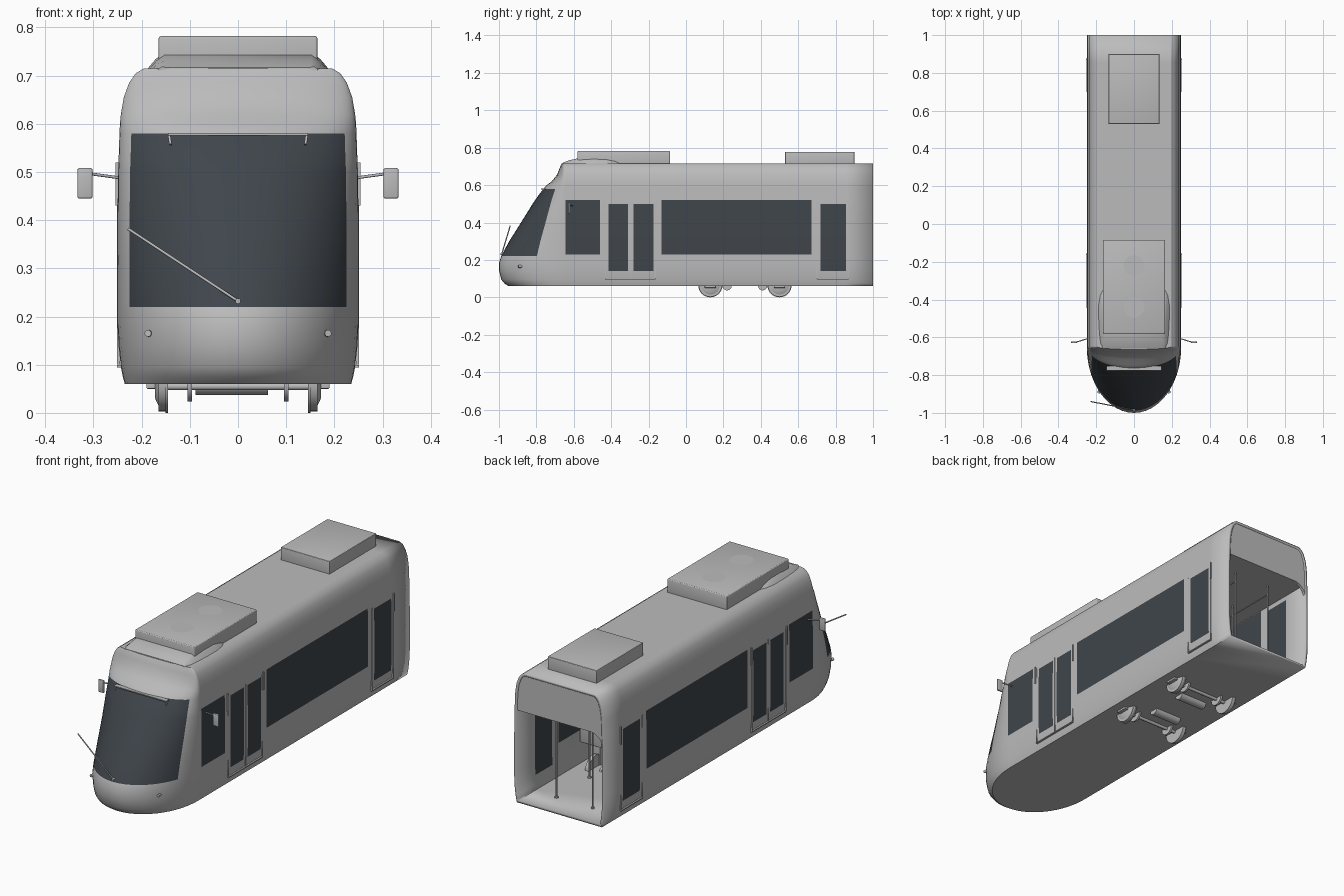
import bpy, bmesh, math
from mathutils import Vector

cube = bpy.data.objects.get("Cube")
if cube:
    bpy.data.objects.remove(cube, do_unlink=True)


def material(name, rgb):
    m = bpy.data.materials.new(name)
    m.use_nodes = True
    m.diffuse_color = (*rgb, 1)
    m.node_tree.nodes["Principled BSDF"].inputs["Base Color"].default_value = (*rgb, 1)
    return m


GREY = material("light grey paint", (0.5, 0.5, 0.5))
GLASS = material("dark glass", (0.05, 0.06, 0.071))


def finish(name, bm, angle=28):
    bmesh.ops.recalc_face_normals(bm, faces=bm.faces)
    me = bpy.data.meshes.new(name)
    bm.to_mesh(me)
    bm.free()
    me.materials.append(GREY)
    me.materials.append(GLASS)
    ob = bpy.data.objects.new(name, me)
    bpy.context.collection.objects.link(ob)
    bpy.ops.object.select_all(action="DESELECT")
    ob.select_set(True)
    bpy.context.view_layer.objects.active = ob
    bpy.ops.object.shade_smooth_by_angle(angle=math.radians(angle))
    return ob


def box(name, x, y, z, bevel=0):
    bm = bmesh.new()
    bmesh.ops.create_cube(bm, size=1)
    for v in bm.verts:
        v.co = [(a + b) / 2 + c * (b - a) for c, (a, b) in zip(v.co, (x, y, z))]
    if bevel:
        bmesh.ops.bevel(bm, geom=bm.edges[:], offset=bevel, segments=3, affect="EDGES", profile=0.5)
    return finish(name, bm)


def rod(name, a, b, r, sides=10, r2=None):
    a, b = Vector(a), Vector(b)
    bm = bmesh.new()
    bmesh.ops.create_cone(bm, cap_ends=True, segments=sides, radius1=r,
                          radius2=r if r2 is None else r2, depth=(b - a).length)
    rot = (b - a).to_track_quat("Z", "Y")
    for v in bm.verts:
        v.co = rot @ v.co + (a + b) / 2
    return finish(name, bm, 40)


def loft(bm, rings):
    rows = [[bm.verts.new(p) for p in ring] for ring in rings]
    for r0, r1 in zip(rows, rows[1:]):
        for i in range(len(r0) - 1):
            bm.faces.new((r0[i], r0[i + 1], r1[i + 1], r1[i]))
    bm.faces.new(rows[0])
    bm.faces.new(rows[-1])


# Body shell: stacked plan outlines given as height, half width, nose tip
LEVELS = [(.06, .235, -.95), (.075, .239, -.972), (.095, .243, -.988), (.14, .248, -.999),
          (.185, .25, -1), (.22, .25, -.988), (.23, .25, -.983), (.30, .25, -.945), (.40, .25, -.882),
          (.50, .249, -.82), (.52, .248, -.807), (.58, .246, -.763), (.60, .245, -.745),
          (.62, .243, -.718), (.655, .237, -.69), (.685, .226, -.678), (.705, .212, -.67),
          (.715, .195, -.664)]
WINDOWS = [(-.645, -.46, .23, .52), (-.415, -.31, .14, .50), (-.28, -.175, .14, .50),
           (-.13, .67, .23, .52), (.72, .855, .14, .50)]
NOSE_Y = -.65
side_ys = [1] + sorted((y for w in WINDOWS for y in w[:2]), reverse=True)
edge = math.acos(.9)
angles = [edge * i / 4 for i in range(4)] + [edge + (math.pi / 2 - edge) * i / 9 for i in range(10)]


def outline(z, w, tip):
    half = [(w, y, z) for y in side_ys]
    half += [(w * math.cos(a), NOSE_Y + (tip - NOSE_Y) * math.sin(a), z) for a in angles]
    half[-1] = (0, tip, z)
    return half + [(-x, y, z) for x, y, z in half[-2::-1]]


bm = bmesh.new()
loft(bm, [outline(*level) for level in LEVELS])
for f in bm.faces:
    c = f.calc_center_median()
    windscreen = c.y < NOSE_Y and abs(c.x) < .222 and .22 < c.z < .58
    side = abs(c.x) > .24 and any(a < c.y < b and lo < c.z < hi for a, b, lo, hi in WINDOWS)
    f.material_index = int(windscreen or side)
shell = finish("body_shell", bm)
wall = shell.modifiers.new("wall", "SOLIDIFY")
wall.thickness = .014
wall.offset = -1

# Ceiling and the bulkhead above the open rear end
box("ceiling", (-.232, .232), (-.6, .99), (.52, .53))
right = [(w - .006, z) for z, w, _ in LEVELS if z >= .52]
arc = [(-.168 - .07 * math.cos(t), .45 + .07 * math.sin(t)) for t in (math.pi / 16 * i for i in range(9))]
profile = right + [(-x, z) for x, z in reversed(right)] + arc
bm = bmesh.new()
face = bm.faces.new([bm.verts.new((x, .985, z)) for x, z in profile])
ext = bmesh.ops.extrude_face_region(bm, geom=[face])
for v in ext["geom"]:
    if isinstance(v, bmesh.types.BMVert):
        v.co.y += .013
finish("rear_bulkhead", bm)

# Roof units, vents and the fairing around the front unit
box("front_roof_unit", (-.165, .165), (-.58, -.085), (.70, .782), .006)
box("rear_roof_unit", (-.135, .135), (.53, .90), (.70, .778), .003)
for y in (-.22, -.44):
    bm = bmesh.new()
    bmesh.ops.create_circle(bm, cap_ends=True, segments=32, radius=.055)
    for v in bm.verts:
        v.co += Vector((0, y, .784))
    finish("roof_vent", bm)
bm = bmesh.new()
stations = [(-.66, .165, .15, .717), (-.63, .178, .152, .731), (-.58, .184, .152, .743),
            (-.50, .188, .155, .747), (-.43, .188, .158, .743), (-.38, .18, .16, .73), (-.35, .165, .155, .716)]
loft(bm, [[(wb, y, .70), (wb, y, .714), ((wb + wt) / 2, y, (.714 + h) / 2 + .003), (wt, y, h),
           (-wt, y, h), (-(wb + wt) / 2, y, (.714 + h) / 2 + .003), (-wb, y, .714), (-wb, y, .70)]
          for y, wb, wt, h in stations])
finish("roof_fairing", bm, 40)

# Windscreen trim and wiper
box("display_top_trim", (-.145, .145), (-.775, -.752), (.576, .581))
for s in (-1, 1):
    rod("display_side_trim", (s * .143, -.758, .578), (s * .14, -.772, .557), .003)
rod("wiper_arm", (0, -.985, .232), (-.228, -.94, .382), .003)
rod("wiper_pivot", (0, -.97, .232), (0, -.992, .232), .006)

for s in (-1, 1):
    def span(a, b):
        return tuple(sorted((s * a, s * b)))

    # Mirrors and headlamps
    rod("mirror_arm", (s * .24, -.605, .487), (s * .305, -.625, .496), .003)
    box("mirror", span(.302, .333), (-.631, -.621), (.445, .508), .004)
    rod("headlamp", (s * .182, -.87, .165), (s * .187, -.896, .165), .007, 16)

    # Door surrounds, sills and grab handles
    for a, b in ((-.432, -.163), (.70, .870)):
        for y in (a, b):
            box("door_jamb", span(.245, .2515), (y - .002, y + .002), (.10, .51))
        box("door_sill", span(.238, .2515), (a, b), (.094, .099))
    for y in (-.44, -.158, .873):
        box("door_handle", span(.247, .254), (y - .003, y + .003), (.43, .52))
    box("door_split", span(.247, .2508), (-.296, -.294), (.10, .51))

    # Wheels with domed hubs and axle boxes
    for y in (.13, .50):
        rod("wheel", (s * .145, y, .065), (s * .165, y, .065), .062, 32)
        rod("wheel_flange", (s * .145, y, .065), (s * .150, y, .065), .065, 32)
        rod("wheel_hub", (s * .165, y, .065), (s * .172, y, .065), .05, 32, .035)
        box("axle_box", span(.165, .19), (y - .03, y + .03), (.05, .066), .003)
        rod("brake_disc", (s * .095, y, .06), (s * .105, y, .06), .036, 24)

    # Seats and handrails inside
    for y in (-.02, .2, .42):
        box("seat_cushion", span(.10, .225), (y, y + .09), (.18, .20), .006)
        box("seat_back", span(.10, .225), (y + .085, y + .10), (.18, .33), .005)
        box("seat_leg", span(.14, .20), (y + .03, y + .06), (.07, .185))
    for y in (.88, .62, -.12, -.45):
        rod("grab_pole", (s * .10, y, .07), (s * .10, y, .525), .004)
        rod("pole_foot", (s * .10, y, .074), (s * .10, y, .08), .009)
    rod("handrail", (s * .10, -.45, .47), (s * .10, .88, .47), .0035)

# Axles and motors under the floor
for y in (.13, .50):
    rod("axle", (-.15, y, .055), (.15, y, .055), .008)
for y in (.22, .41):
    rod("motor", (-.088, y, .062), (.062, y, .062), .025, 20)
